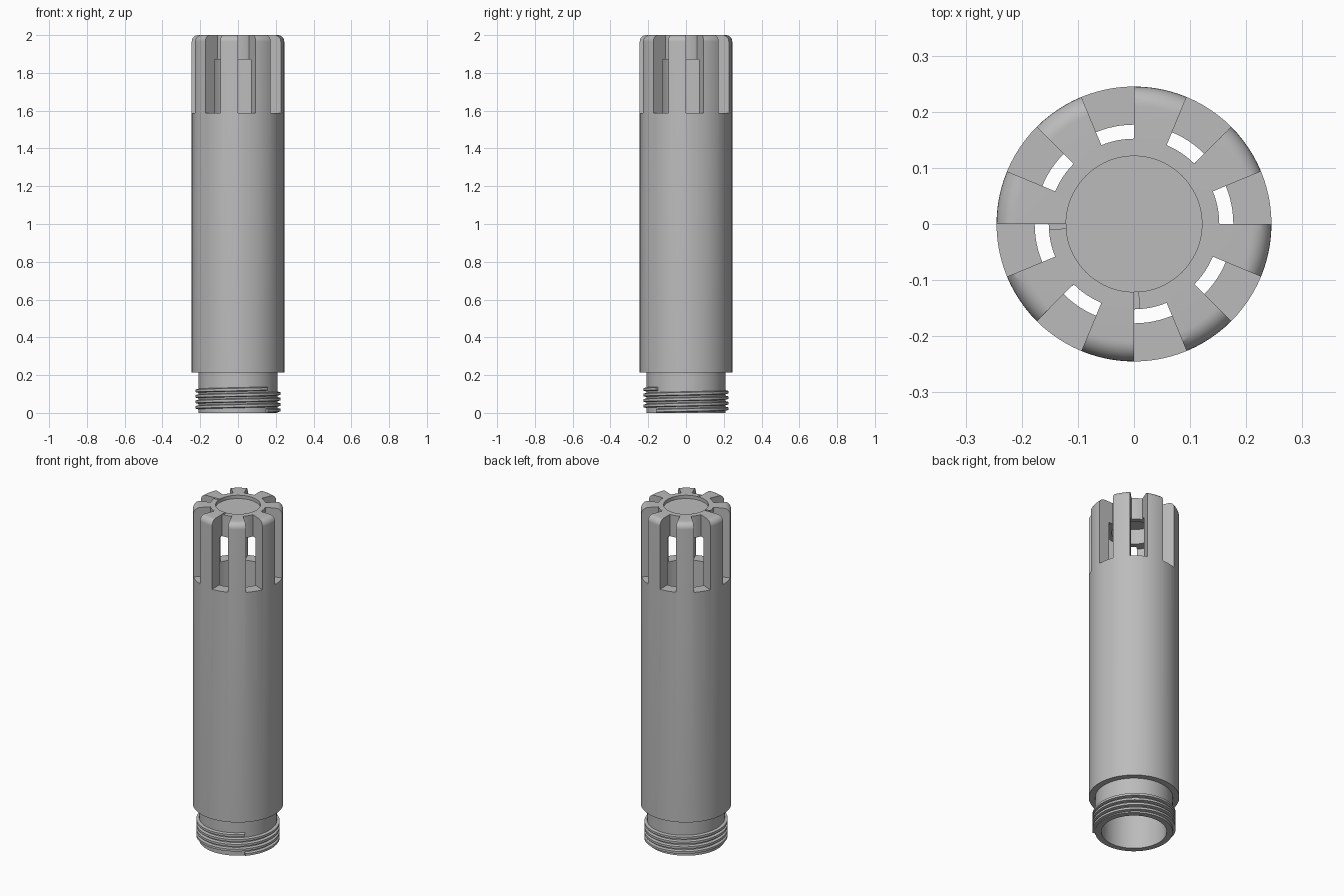
import bpy, bmesh
from math import sin, cos, pi, radians

cube = bpy.data.objects.get("Cube")
if cube:
    bpy.data.objects.remove(cube, do_unlink=True)

grey = bpy.data.materials.new("plain grey")
grey.use_nodes = True
grey.diffuse_color = (0.5, 0.5, 0.5, 1)
grey.node_tree.nodes["Principled BSDF"].inputs["Base Color"].default_value = (0.5, 0.5, 0.5, 1)


def finish(name, bm):
    bmesh.ops.remove_doubles(bm, verts=bm.verts, dist=1e-5)
    bmesh.ops.recalc_face_normals(bm, faces=bm.faces)
    mesh = bpy.data.meshes.new(name)
    bm.to_mesh(mesh)
    bm.free()
    obj = bpy.data.objects.new(name, mesh)
    bpy.context.collection.objects.link(obj)
    mesh.materials.append(grey)
    return obj


def sweep(bm, profile, start, end, steps, rise=0.0, closed=True, capped=True):
    """Turn an (r, z) profile about the z axis, climbing by rise in total."""
    rings = []
    for i in range(steps + 1):
        t = i / steps
        a = start + (end - start) * t
        rings.append([bm.verts.new((r * cos(a), r * sin(a), z + rise * t)) for r, z in profile])
    n = len(profile)
    for low, high in zip(rings, rings[1:]):
        for j in range(n if closed else n - 1):
            k = (j + 1) % n
            bm.faces.new((low[j], low[k], high[k], high[j]))
    if capped:
        bm.faces.new(rings[0])
        bm.faces.new(rings[-1])


def smooth(obj):
    bpy.ops.object.select_all(action='DESELECT')
    obj.select_set(True)
    bpy.context.view_layer.objects.active = obj
    bpy.ops.object.shade_smooth_by_angle(angle=radians(30))


# Hollow body: neck, barrel, rounded crown, recessed lid and open bore
OUTER, BORE, LID, FILLET = 0.245, 0.177, 0.121, 0.035
rounding = [(OUTER - FILLET + FILLET * cos(a), 2 - FILLET + FILLET * sin(a))
            for a in (pi / 2 * i / 8 for i in range(9))]
profile = ([(0, 1.96), (LID, 1.96), (LID, 1.87), (BORE, 1.87), (BORE, 0),
            (0.21, 0), (0.21, 0.215), (OUTER, 0.215)]
           + rounding + [(LID, 2), (LID, 1.98), (0, 1.98)])
bm = bmesh.new()
sweep(bm, profile, 0, 2 * pi, 96, closed=False, capped=False)
body = finish("hollow_body", bm)

# Eight open slots cut between the crown ribs
bm = bmesh.new()
slot = [(0.152, 1.588), (0.3, 1.588), (0.3, 2.1), (0.152, 2.1)]
for i in range(8):
    sweep(bm, slot, i * pi / 4, i * pi / 4 + pi / 8, 6)
cutter = finish("slot_cutter", bm)
cutter.hide_render = True

cut = body.modifiers.new("slots", 'BOOLEAN')
cut.operation = 'DIFFERENCE'
cut.solver = 'EXACT'
cut.object = cutter
bpy.context.view_layer.objects.active = body
bpy.ops.object.modifier_apply(modifier=cut.name)
bpy.data.objects.remove(cutter, do_unlink=True)
smooth(body)

# Screw thread around the neck
PITCH, TURNS = 0.029, 4
bm = bmesh.new()
ridge = [(0.205, 0.001), (0.21, 0.001), (0.226, 0.005), (0.226, 0.018), (0.21, 0.022), (0.205, 0.022)]
sweep(bm, ridge, -pi / 4, -pi / 4 + 2 * pi * TURNS, 64 * TURNS, rise=PITCH * TURNS)
smooth(finish("neck_thread", bm))
